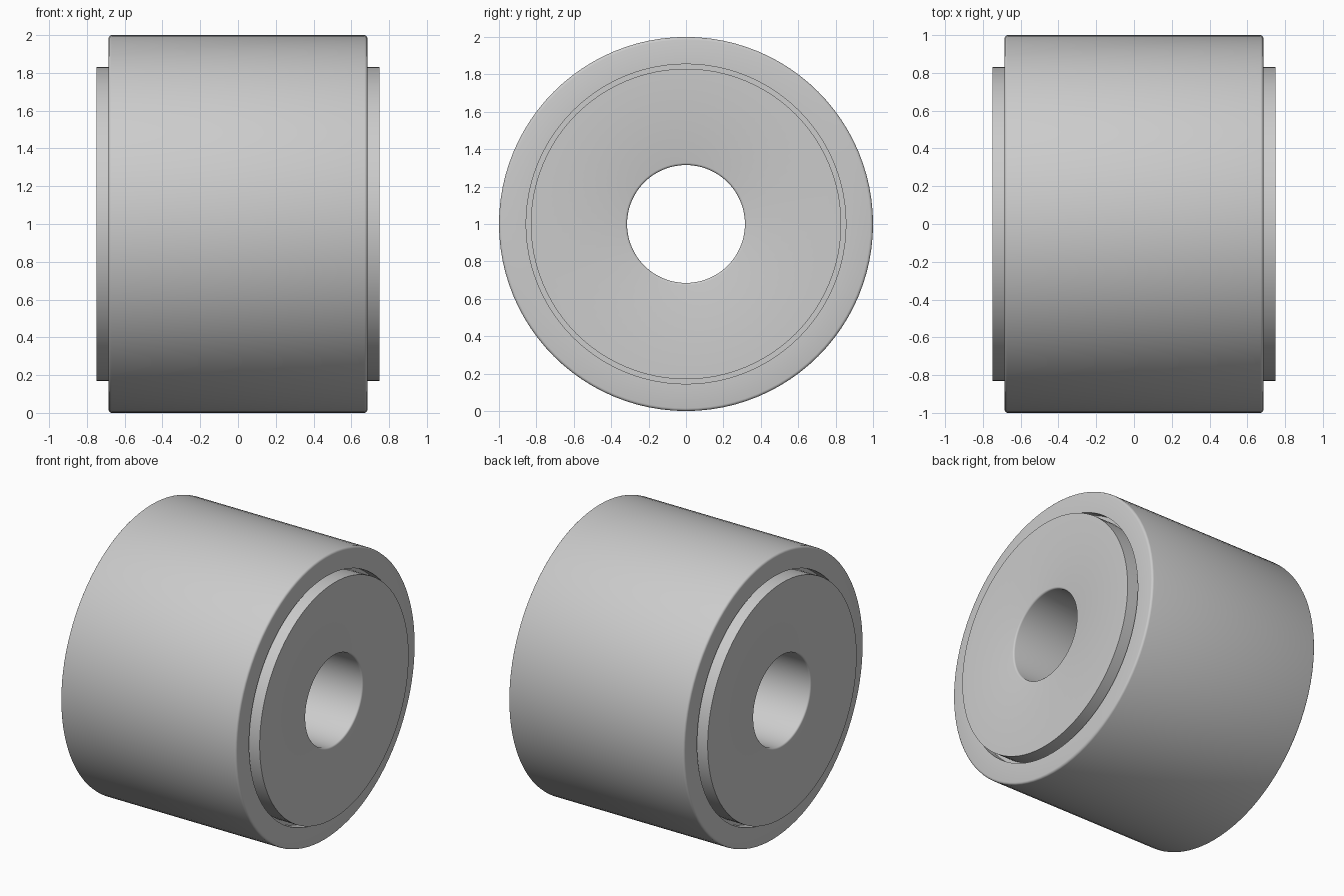
import bpy, bmesh, math
from mathutils import Matrix

if "Cube" in bpy.data.objects:
    bpy.data.objects.remove(bpy.data.objects["Cube"], do_unlink=True)

SEGMENTS = 96

steel = bpy.data.materials.new("brushed_steel_grey")
steel.use_nodes = True
colour = (0.6, 0.6, 0.6, 1)
steel.diffuse_color = colour
steel.node_tree.nodes["Principled BSDF"].inputs["Base Color"].default_value = colour


def ring(name, inner, outer, half, inner_bevel=0, outer_bevel=0):
    """Closed ring around the x axis, with optional rounded rims."""
    def corner(radius, bevel, side, inward):
        if not bevel:
            return [(side * half, radius)]
        points = []
        for i in range(4):
            a = math.radians(30 * i)
            x = half - bevel + bevel * math.sin(a)
            r = radius + inward * bevel * (1 - math.cos(a))
            points.append((side * x, r))
        return points

    # Cross-section runs along the outer wall, then back along the bore
    profile = corner(outer, outer_bevel, -1, -1)[::-1]
    profile += corner(outer, outer_bevel, 1, -1)
    profile += corner(inner, inner_bevel, 1, 1)[::-1]
    profile += corner(inner, inner_bevel, -1, 1)

    bm = bmesh.new()
    loops = []
    for s in range(SEGMENTS):
        turn = Matrix.Rotation(math.tau * s / SEGMENTS, 3, 'X')
        loops.append([bm.verts.new(turn @ Matrix.Identity(3).col[0] * x
                                   + turn @ Matrix.Identity(3).col[2] * r)
                      for x, r in profile])
    n = len(profile)
    for s, a in enumerate(loops):
        b = loops[(s + 1) % SEGMENTS]
        for i in range(n):
            j = (i + 1) % n
            bm.faces.new((a[i], a[j], b[j], b[i]))
    bmesh.ops.recalc_face_normals(bm, faces=bm.faces)
    mesh = bpy.data.meshes.new(name)
    bm.to_mesh(mesh)
    bm.free()
    mesh.materials.append(steel)
    obj = bpy.data.objects.new(name, mesh)
    obj.location.z = 1
    bpy.context.collection.objects.link(obj)
    bpy.ops.object.select_all(action='DESELECT')
    obj.select_set(True)
    bpy.context.view_layer.objects.active = obj
    bpy.ops.object.shade_smooth_by_angle(angle=math.radians(35))
    return obj


# Thick outer roller, inner hub with bore, and the recessed filler between them
ring("outer_roller", 0.855, 1.0, 0.685, outer_bevel=0.015)
ring("inner_hub", 0.315, 0.83, 0.75, inner_bevel=0.012)
ring("recessed_seal", 0.82, 0.865, 0.62)
